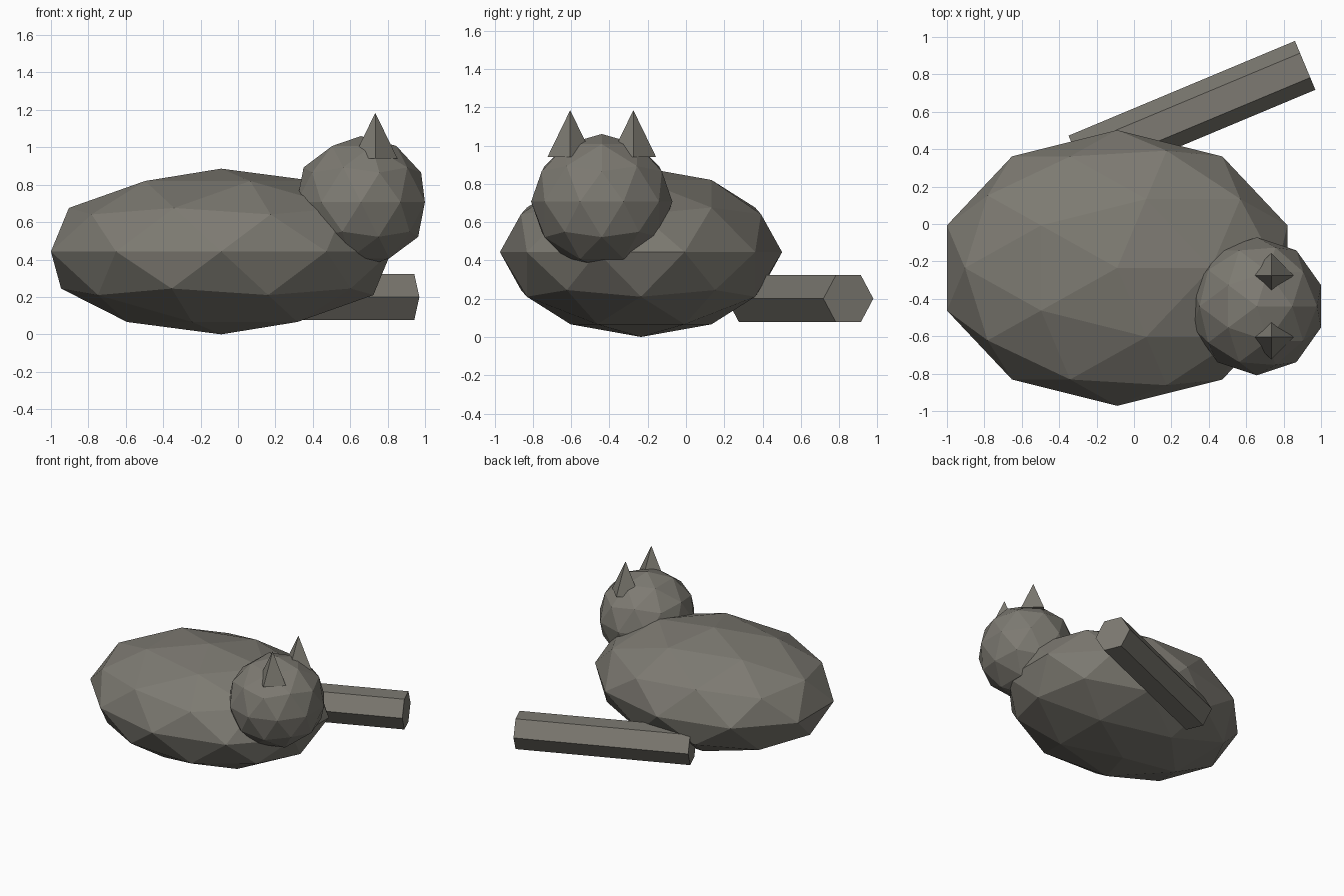
import bpy
import math

if "Cube" in bpy.data.objects:
    bpy.data.objects.remove(bpy.data.objects["Cube"])

# One warm grey for the whole animal
fur = bpy.data.materials.new("warm grey fur")
fur.diffuse_color = (0.205, 0.195, 0.168, 1)
fur.use_nodes = True
fur.node_tree.nodes["Principled BSDF"].inputs["Base Color"].default_value = fur.diffuse_color


def finish(name, scale=(1, 1, 1)):
    ob = bpy.context.object
    ob.name = name
    ob.scale = scale
    ob.data.materials.append(fur)
    return ob


def ball(name, loc, radii):
    bpy.ops.mesh.primitive_ico_sphere_add(subdivisions=2, radius=1, location=loc)
    return finish(name, radii)


# Body and head: low-poly ellipsoids
ball("body", (-0.09, -0.235, 0.443), (0.957, 0.737, 0.443))
ball("head", (0.657, -0.44, 0.707), (0.36, 0.369, 0.353))

# Ears: four-sided pyramids either side of the head
for side, y in (("right", -0.605), ("left", -0.275)):
    bpy.ops.mesh.primitive_cone_add(vertices=4, radius1=0.119, radius2=0, depth=0.245,
                                    location=(0.734, y, 1.062))
    finish(side + "_ear")

# Tail: six-sided rod lying flat, vertices pointing sideways
bpy.ops.mesh.primitive_cylinder_add(vertices=6, radius=0.1415, depth=1.312,
                                    location=(0.31, 0.595, 0.2),
                                    rotation=(math.pi / 2, 0, math.radians(22.7 + 90)))
tail = finish("tail")
# turn the hexagon so its top and bottom are flat
for v in tail.data.vertices:
    x, y = v.co.x, v.co.y
    a = math.radians(30)
    v.co.x = x * math.cos(a) - y * math.sin(a)
    v.co.y = x * math.sin(a) + y * math.cos(a)
